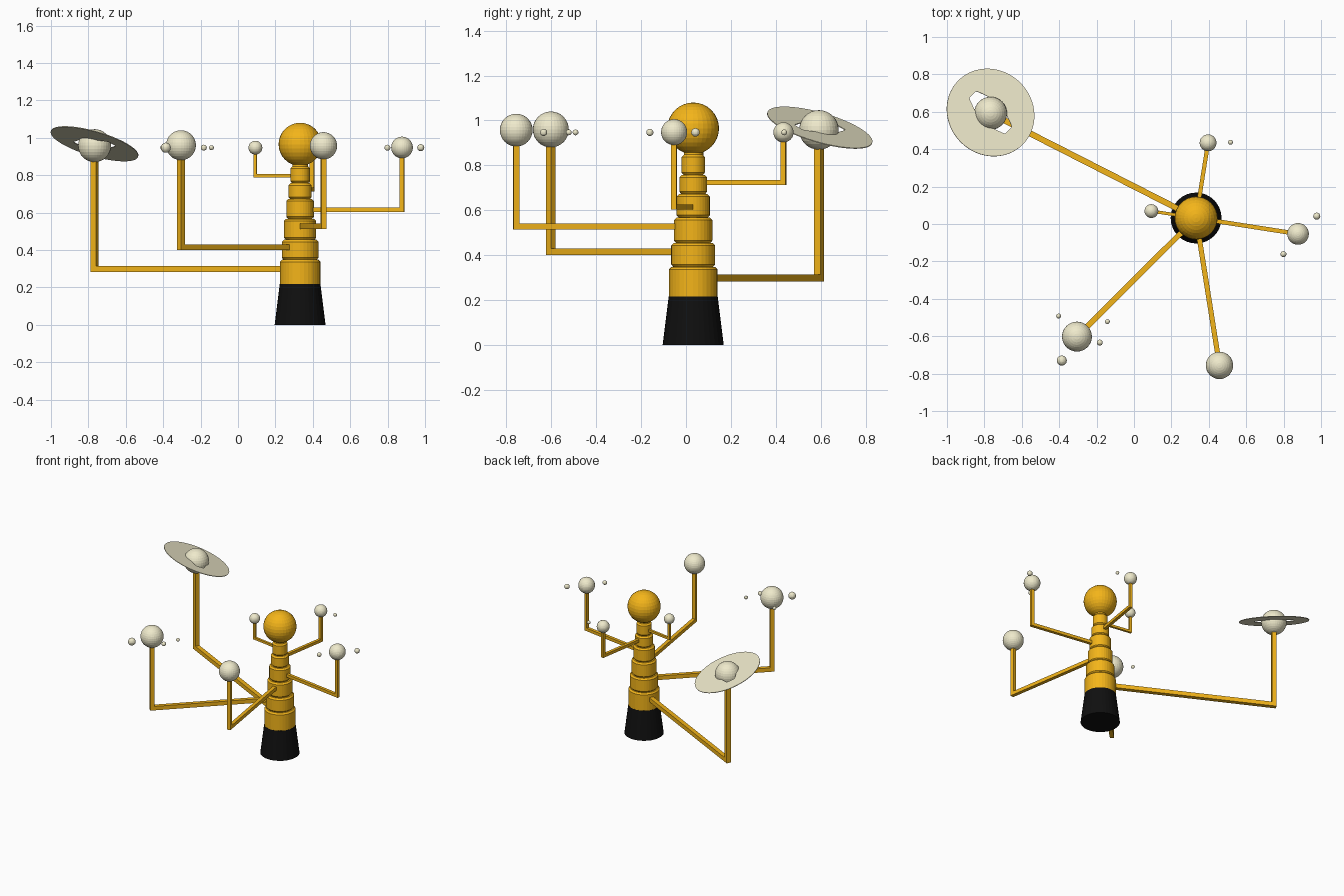
import bpy, bmesh, math
from mathutils import Vector, Matrix

if "Cube" in bpy.data.objects:
    bpy.data.objects.remove(bpy.data.objects["Cube"])

CX, CY = 0.332, 0.032   # axis of the central column


def material(name, color):
    m = bpy.data.materials.new(name)
    m.diffuse_color = color
    m.use_nodes = True
    m.node_tree.nodes["Principled BSDF"].inputs["Base Color"].default_value = m.diffuse_color
    return m


GOLD = material("brass", (0.90, 0.46, 0.01, 1))
BLACK = material("black", (0.005, 0.005, 0.005, 1))
CREAM = material("ivory", (0.86, 0.82, 0.60, 1))


def finish(name, bm, mat, matrix=Matrix()):
    bmesh.ops.recalc_face_normals(bm, faces=bm.faces)
    me = bpy.data.meshes.new(name)
    bm.to_mesh(me)
    bm.free()
    me.materials.append(mat)
    ob = bpy.data.objects.new(name, me)
    ob.matrix_world = matrix
    bpy.context.collection.objects.link(ob)
    return ob


def ball(name, loc, r, mat, seg=32):
    bm = bmesh.new()
    bmesh.ops.create_uvsphere(bm, u_segments=seg, v_segments=seg // 2, radius=r)
    return finish(name, bm, mat, Matrix.Translation(loc))


def lathe(name, profile, mat, seg=32):
    """Closed solid of revolution from (radius, z) points."""
    bm = bmesh.new()
    rings = []
    for r, z in profile:
        rings.append([bm.verts.new((r * math.cos(2 * math.pi * i / seg),
                                    r * math.sin(2 * math.pi * i / seg), z)) for i in range(seg)])
    for a, b in zip(rings, rings[1:]):
        for i in range(seg):
            j = (i + 1) % seg
            bm.faces.new((a[i], a[j], b[j], b[i]))
    bm.faces.new(rings[0][::-1])
    bm.faces.new(rings[-1])
    return finish(name, bm, mat, Matrix.Translation((CX, CY, 0)))


def arm(name, x, y, z, top, t):
    """L-shaped square bar from the column out to a planet."""
    d = math.hypot(x - CX, y - CY)
    h = t / 2
    pts = [(0, z - h), (d + h, z - h), (d + h, top), (d - h, top), (d - h, z + h), (0, z + h)]
    bm = bmesh.new()
    f = bm.faces.new([bm.verts.new((u, -h, v)) for u, v in pts])
    ext = bmesh.ops.extrude_face_region(bm, geom=[f])
    bmesh.ops.translate(bm, vec=(0, t, 0),
                        verts=[v for v in ext["geom"] if isinstance(v, bmesh.types.BMVert)])
    rot = Matrix.Rotation(math.atan2(y - CY, x - CX), 4, "Z")
    finish(name, bm, GOLD, Matrix.Translation((CX, CY, 0)) @ rot)


# Tapered black base and stepped column
lathe("base", [(0.136, 0), (0.109, 0.217)], BLACK)
levels = [0.215, 0.348, 0.455, 0.567, 0.672, 0.757, 0.848]
radii = [0.108, 0.098, 0.086, 0.074, 0.062, 0.052]
for i, r in enumerate(radii):
    z0, z1, c = levels[i], levels[i + 1], 0.011
    low = [(r, z0)] if i == 0 else [(r - c, z0 - 0.002), (r, z0 + c)]
    lathe(f"column_tier_{i + 1}", low + [(r, z1 - c), (r - c, z1)], GOLD)
lathe("column_neck", [(0.042, 0.84), (0.038, 0.90)], GOLD)
ball("sun", (CX, CY, 0.965), 0.115, GOLD)

# Planets: x, y, z, radius, arm height, bar thickness
planets = {
    "ringed_planet": (-0.767, 0.592, 0.958, 0.088, 0.298, 0.032),
    "largest_moon_planet": (-0.305, -0.602, 0.960, 0.080, 0.415, 0.030),
    "front_planet": (0.457, -0.756, 0.957, 0.073, 0.527, 0.027),
    "right_planet": (0.877, -0.053, 0.948, 0.058, 0.615, 0.023),
    "back_planet": (0.396, 0.434, 0.947, 0.045, 0.724, 0.022),
    "inner_planet": (0.093, 0.069, 0.947, 0.037, 0.797, 0.017),
}
for name, (x, y, z, r, az, t) in planets.items():
    ball(name, (x, y, z), r, CREAM)
    arm(name + "_arm", x, y, az, z - r * 0.7, t)

# Moons
moons = [(-0.403, -0.492, 0.013), (-0.386, -0.730, 0.027), (-0.142, -0.522, 0.013),
         (-0.183, -0.634, 0.016), (0.977, 0.042, 0.019), (0.799, -0.161, 0.016),
         (0.516, 0.437, 0.013)]
for i, (x, y, r) in enumerate(moons):
    ball(f"moon_{i + 1}", (x, y, 0.947), r, CREAM, 16)

# Tilted flat ring with an oblong opening
R, seg, th = 0.243, 64, 0.004
hole = [(0.135, -0.03), (0.135, 0.03), (0.05, 0.062), (-0.05, 0.062),
        (-0.135, 0.03), (-0.135, -0.03), (-0.05, -0.062), (0.05, -0.062)]


def hole_point(a):
    """Point on the opening's outline in direction a."""
    d = Vector((math.cos(a), math.sin(a)))
    for p, q in zip(hole, hole[1:] + hole[:1]):
        p, q = Vector(p), Vector(q)
        e = q - p
        den = d.x * e.y - d.y * e.x
        if den > 1e-9:
            s = (p.x * e.y - p.y * e.x) / den
            u = (p.x * d.y - p.y * d.x) / den
            if s > 0 and -1e-6 <= u <= 1 + 1e-6:
                return d * s
    return d * 0.06


bm = bmesh.new()
loops = []
for z in (-th / 2, th / 2):
    for inner in (False, True):
        row = []
        for i in range(seg):
            a = 2 * math.pi * i / seg
            p = hole_point(a) if inner else Vector((R * math.cos(a), R * math.sin(a)))
            row.append(bm.verts.new((p.x, p.y, z)))
        loops.append(row)
lo_out, lo_in, hi_out, hi_in = loops
for a, b in ((lo_out, lo_in), (hi_in, hi_out), (hi_out, lo_out), (lo_in, hi_in)):
    for i in range(seg):
        j = (i + 1) % seg
        bm.faces.new((a[i], a[j], b[j], b[i]))
# long axis of the opening runs level along (1, -1); ring drops toward (1, 1)
tilt = Matrix.Rotation(math.radians(-45), 4, "Z") @ Matrix.Rotation(math.radians(-22.3), 4, "X")
finish("planet_ring", bm, CREAM, Matrix.Translation((-0.767, 0.596, 0.968)) @ tilt)
